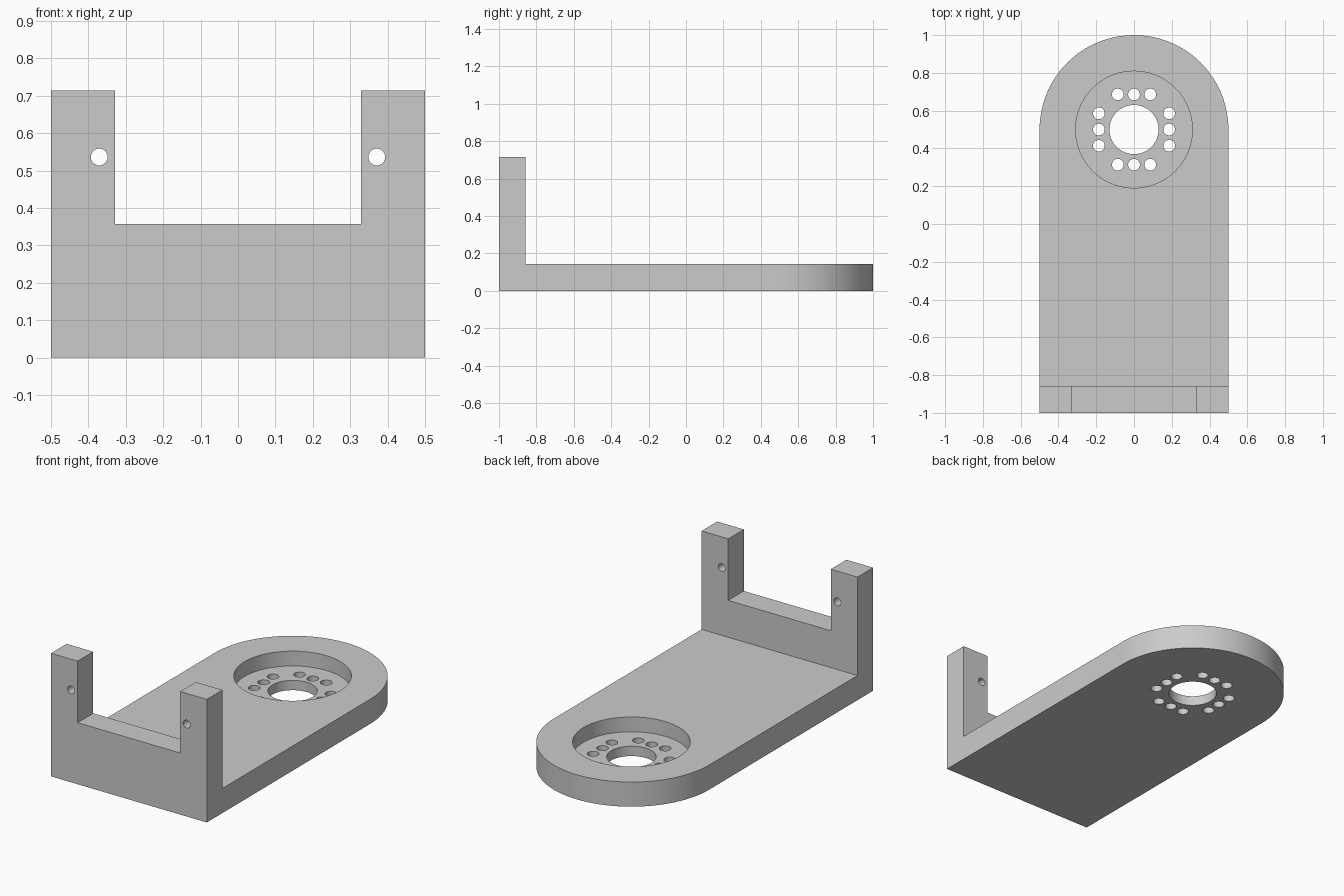
import bpy
import bmesh
from math import cos, sin, pi, radians
from mathutils import Matrix, Vector

cube = bpy.data.objects.get("Cube")
if cube:
    bpy.data.objects.remove(cube, do_unlink=True)

# Main dimensions
PLATE, TOP = 0.143, 0.714
WALL_BACK = -0.857
HUB_Y = 0.5

grey = bpy.data.materials.new("plain grey")
grey.use_nodes = True
colour = (0.6, 0.6, 0.6, 1)
grey.diffuse_color = colour
grey.node_tree.nodes["Principled BSDF"].inputs["Base Color"].default_value = colour


def add_object(name, bm):
    bmesh.ops.recalc_face_normals(bm, faces=bm.faces)
    mesh = bpy.data.meshes.new(name)
    bm.to_mesh(mesh)
    bm.free()
    mesh.materials.append(grey)
    obj = bpy.data.objects.new(name, mesh)
    bpy.context.collection.objects.link(obj)
    return obj


def prism(name, outline, height):
    bm = bmesh.new()
    face = bm.faces.new([bm.verts.new((x, y, 0)) for x, y in outline])
    new = bmesh.ops.extrude_face_region(bm, geom=[face])["geom"]
    bmesh.ops.translate(bm, vec=(0, 0, height),
                        verts=[v for v in new if isinstance(v, bmesh.types.BMVert)])
    return add_object(name, bm)


def box(name, low, high):
    low, high = Vector(low), Vector(high)
    bm = bmesh.new()
    bmesh.ops.create_cube(bm, size=1, matrix=Matrix.Translation((low + high) / 2)
                          @ Matrix.Diagonal((high - low).to_4d()))
    return add_object(name, bm)


def cylinder(name, centre, radius, depth, along_y=False, sides=32):
    turn = Matrix.Rotation(radians(90), 4, 'X') if along_y else Matrix()
    bm = bmesh.new()
    bmesh.ops.create_cone(bm, cap_ends=True, segments=sides, radius1=radius,
                          radius2=radius, depth=depth,
                          matrix=Matrix.Translation(centre) @ turn)
    return add_object(name, bm)


def cut(target, cutter):
    cutter.hide_render = True
    mod = target.modifiers.new("cut", 'BOOLEAN')
    mod.operation, mod.solver, mod.object = 'DIFFERENCE', 'EXACT', cutter
    bpy.context.view_layer.objects.active = target
    bpy.ops.object.modifier_apply(modifier=mod.name)
    bpy.data.objects.remove(cutter, do_unlink=True)


# Round-ended block, cut down to a base plate with an upright end wall
arc = [(0.5 * cos(pi * i / 48), HUB_Y + 0.5 * sin(pi * i / 48)) for i in range(49)]
bracket = prism("bracket", [(-0.5, -1), (0.5, -1)] + arc, TOP)
cut(bracket, box("plate_clearance", (-1, WALL_BACK, PLATE), (1, 2, 1)))

# Notch between the two posts
cut(bracket, box("post_notch", (-0.329, -2, 0.357), (0.329, 0, 1)))

# Round recess and shaft hole
cut(bracket, cylinder("recess", (0, HUB_Y, 0.557), 0.309, 1, sides=96))
cut(bracket, cylinder("shaft_hole", (0, HUB_Y, 0), 0.13, 1, sides=64))

# Three small holes on each of the four sides of the shaft hole
for step in (-0.086, 0, 0.086):
    for side in (-0.186, 0.186):
        for x, y in ((step, side), (side, step)):
            cut(bracket, cylinder("small_hole", (x, HUB_Y + y, 0), 0.031, 1))

# Pin holes through the posts
for x in (-0.371, 0.371):
    cut(bracket, cylinder("pin_hole", (x, -1, 0.536), 0.0225, 1, along_y=True))

# Smooth curved walls, keep edges sharp
bpy.ops.object.select_all(action='DESELECT')
bracket.select_set(True)
bpy.context.view_layer.objects.active = bracket
bpy.ops.object.shade_smooth_by_angle(angle=radians(30))
